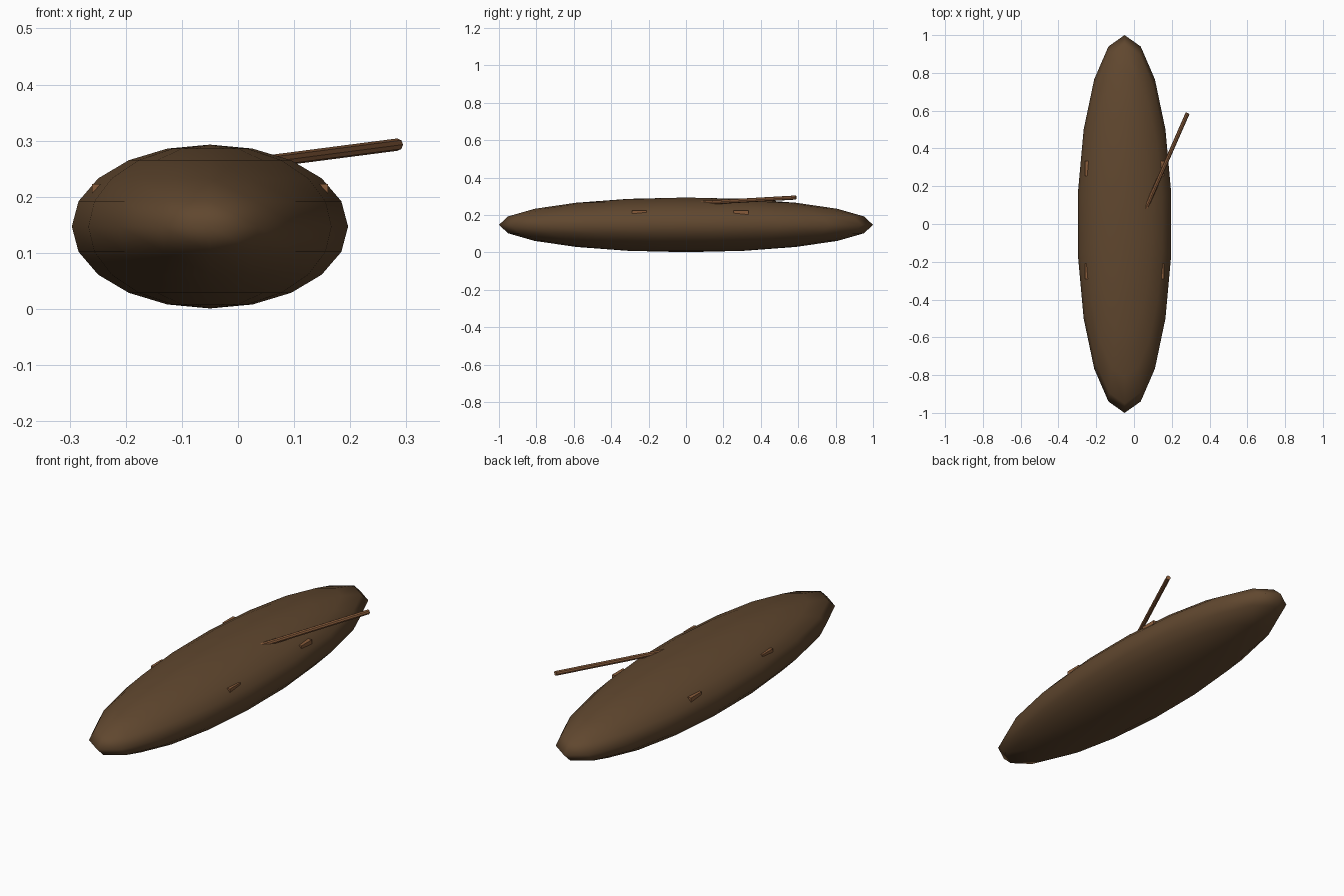
import bpy, bmesh, math
from mathutils import Vector, Matrix

if "Cube" in bpy.data.objects:
    bpy.data.objects.remove(bpy.data.objects["Cube"])


def material(name, color):
    m = bpy.data.materials.new(name)
    m.diffuse_color = (*color, 1)
    m.use_nodes = True
    m.node_tree.nodes["Principled BSDF"].inputs["Base Color"].default_value = m.diffuse_color
    return m


hull_brown = material("dark hull brown", (0.117, 0.063, 0.028))
wood_brown = material("warm wood brown", (0.25, 0.108, 0.044))


def add_object(name, bm, mat):
    bmesh.ops.recalc_face_normals(bm, faces=bm.faces)
    mesh = bpy.data.meshes.new(name)
    bm.to_mesh(mesh)
    bm.free()
    mesh.materials.append(mat)
    ob = bpy.data.objects.new(name, mesh)
    bpy.context.collection.objects.link(ob)
    return ob


# Hull: closed stretched sphere, 18 segments, 10 rings, corners at both tips
SEG, RINGS = 18, 10
CENTRE = Vector((-0.05, 0, 0.147))
RX, RY, RZ = 0.25, 1.0, 0.146


def hull_vert(bm, seg, ring):
    a = 2 * math.pi * seg / SEG
    b = math.pi * (ring / RINGS - 0.5)
    return bm.verts.new(CENTRE + Vector((RX * math.sin(a) * math.cos(b),
                                         RY * math.cos(a) * math.cos(b),
                                         RZ * math.sin(b))))


bm = bmesh.new()
rings = [[hull_vert(bm, s, r) for s in range(SEG)] for r in range(1, RINGS)]
bottom, top = hull_vert(bm, 0, 0), hull_vert(bm, 0, RINGS)
for s in range(SEG):
    t = (s + 1) % SEG
    bm.faces.new((bottom, rings[0][s], rings[0][t]))
    bm.faces.new((top, rings[-1][t], rings[-1][s]))
    for lo, hi in zip(rings, rings[1:]):
        bm.faces.new((lo[s], lo[t], hi[t], hi[s]))
hull = add_object("hull", bm, hull_brown)
for p in hull.data.polygons:
    p.use_smooth = True

# Cross seats: their ends just poke through the hull sides
for name, y in (("front_seat", -0.25), ("rear_seat", 0.293)):
    bm = bmesh.new()
    bmesh.ops.create_cube(bm, size=1, matrix=Matrix.Translation((-0.05, y, 0.213))
                          @ Matrix.Diagonal((0.42, 0.08, 0.02, 1)))
    add_object(name, bm, wood_brown)

# Paddle shaft resting across the top, lower end sunk into the hull
end = Vector((0.284, 0.587, 0.293))
start = Vector((-0.14, -0.38, 0.238))
axis = end - start
bm = bmesh.new()
bmesh.ops.create_cone(bm, cap_ends=True, segments=8, radius1=0.011, radius2=0.011,
                      depth=axis.length,
                      matrix=Matrix.Translation((start + end) / 2)
                      @ axis.to_track_quat('Z', 'Y').to_matrix().to_4x4())
add_object("paddle_shaft", bm, wood_brown)
